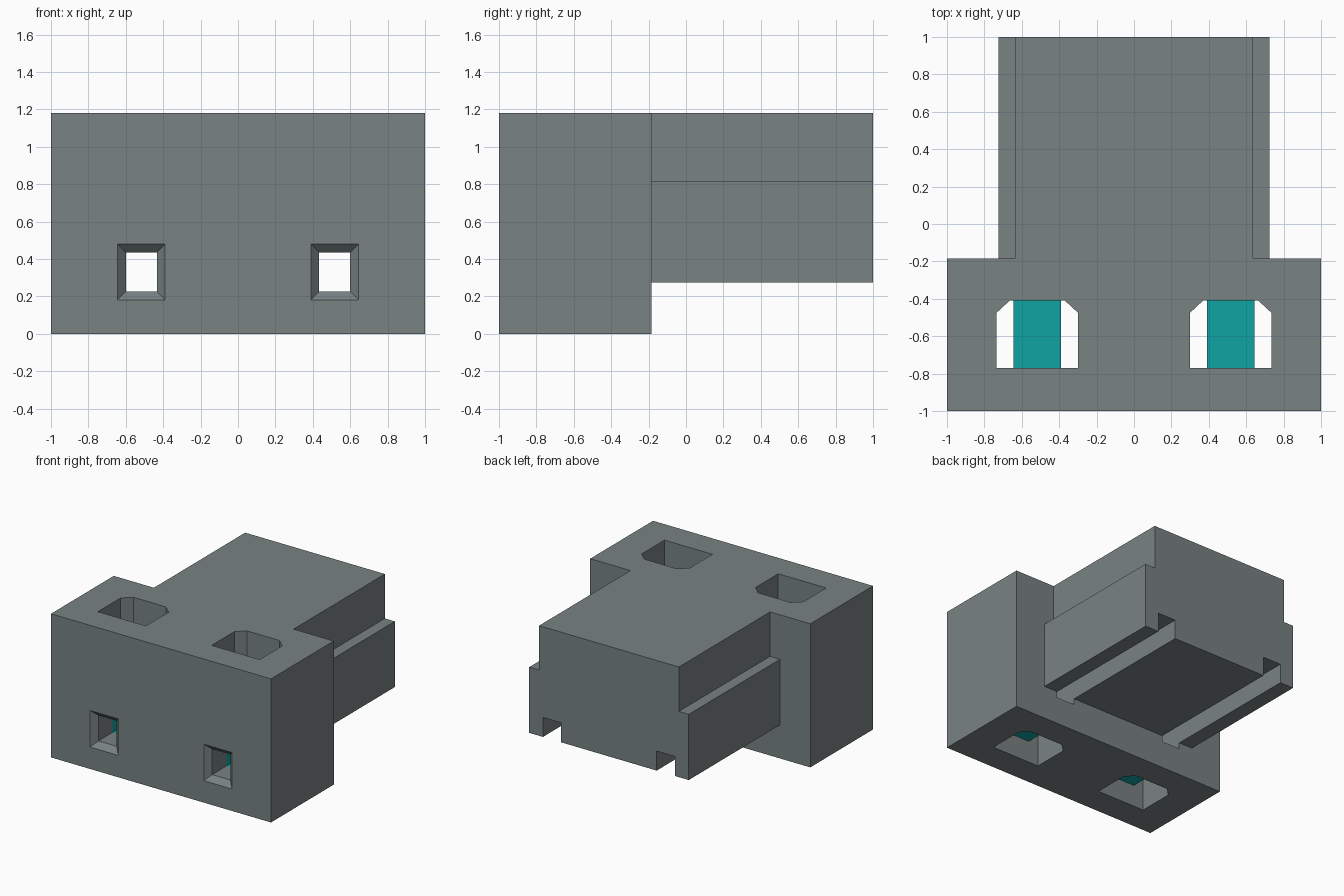
import bpy, bmesh

if "Cube" in bpy.data.objects:
    bpy.data.objects.remove(bpy.data.objects["Cube"])


def material(name, r, g, b):
    m = bpy.data.materials.new(name)
    def lin(c):
        c /= 255
        return c / 12.92 if c <= 0.04045 else ((c + 0.055) / 1.055) ** 2.4
    m.diffuse_color = (lin(r), lin(g), lin(b), 1)
    m.use_nodes = True
    m.node_tree.nodes["Principled BSDF"].inputs["Base Color"].default_value = m.diffuse_color
    return m


grey = material("grey plastic", 120, 130, 130)
teal = material("teal metal", 16, 163, 163)


def loft(name, rings, mat):
    """Closed solid through matching rings of points."""
    bm = bmesh.new()
    loops = [[bm.verts.new(p) for p in ring] for ring in rings]
    n = len(loops[0])
    for a, b in zip(loops, loops[1:]):
        for i in range(n):
            j = (i + 1) % n
            bm.faces.new((a[i], a[j], b[j], b[i]))
    bm.faces.new(loops[0])
    bm.faces.new(loops[-1])
    bmesh.ops.recalc_face_normals(bm, faces=bm.faces)
    me = bpy.data.meshes.new(name)
    bm.to_mesh(me)
    bm.free()
    me.materials.append(mat)
    ob = bpy.data.objects.new(name, me)
    bpy.context.collection.objects.link(ob)
    return ob


def along_y(name, profile, y0, y1, mat):
    return loft(name, [[(x, y, z) for x, z in profile] for y in (y0, y1)], mat)


def rect(x0, x1, z0, z1):
    return [(x0, z0), (x1, z0), (x1, z1), (x0, z1)]


def boolean(ob, tool, operation):
    """Apply a boolean and remove the tool."""
    mod = ob.modifiers.new(operation, 'BOOLEAN')
    mod.operation, mod.object, mod.solver = operation, tool, 'EXACT'
    bpy.context.view_layer.objects.active = ob
    bpy.ops.object.modifier_apply(modifier=mod.name)
    bpy.data.objects.remove(tool)


# Wide front block joined to the stepped rear block
housing = along_y("housing", rect(-1, 1, 0, 1.18), -1, -0.185, grey)
step = [(-0.725, 0.275), (0.725, 0.275), (0.725, 0.815), (0.635, 0.815),
        (0.635, 1.18), (-0.635, 1.18), (-0.635, 0.815), (-0.725, 0.815)]
boolean(housing, along_y("rear_block", step, -0.185, 1, grey), 'UNION')

for side, label in ((-1, "left"), (1, "right")):
    cx = side * 0.517

    # Vertical pocket with two chamfered rear corners
    outline = [(-0.218, -0.77), (0.218, -0.77), (0.218, -0.475),
               (0.148, -0.41), (-0.148, -0.41), (-0.218, -0.475)]
    pocket = loft("pocket_cutter",
                  [[(cx + x, y, z) for x, y in outline] for z in (-0.1, 1.3)], grey)
    boolean(housing, pocket, 'DIFFERENCE')

    # Contact channel: bevelled mouth, then straight through, open under the rear block
    rings = []
    for y, grow in ((-1.045, 0.09), (-0.955, 0), (1.1, 0)):
        rings.append([(x, y, z) for x, z in rect(cx - 0.083 - grow, cx + 0.083 + grow,
                                                 0.225 - grow, 0.435 + grow)])
    boolean(housing, loft("channel_cutter", rings, grey), 'DIFFERENCE')

    # Hollow clamp cage sitting across the pocket
    cage = along_y(label + "_clamp_cage", rect(cx - 0.128, cx + 0.128, 0.18, 0.475),
                   -0.77, -0.41, teal)
    bore = along_y("bore_cutter", rect(cx - 0.083, cx + 0.083, 0.225, 0.435),
                   -0.9, -0.3, teal)
    boolean(cage, bore, 'DIFFERENCE')
